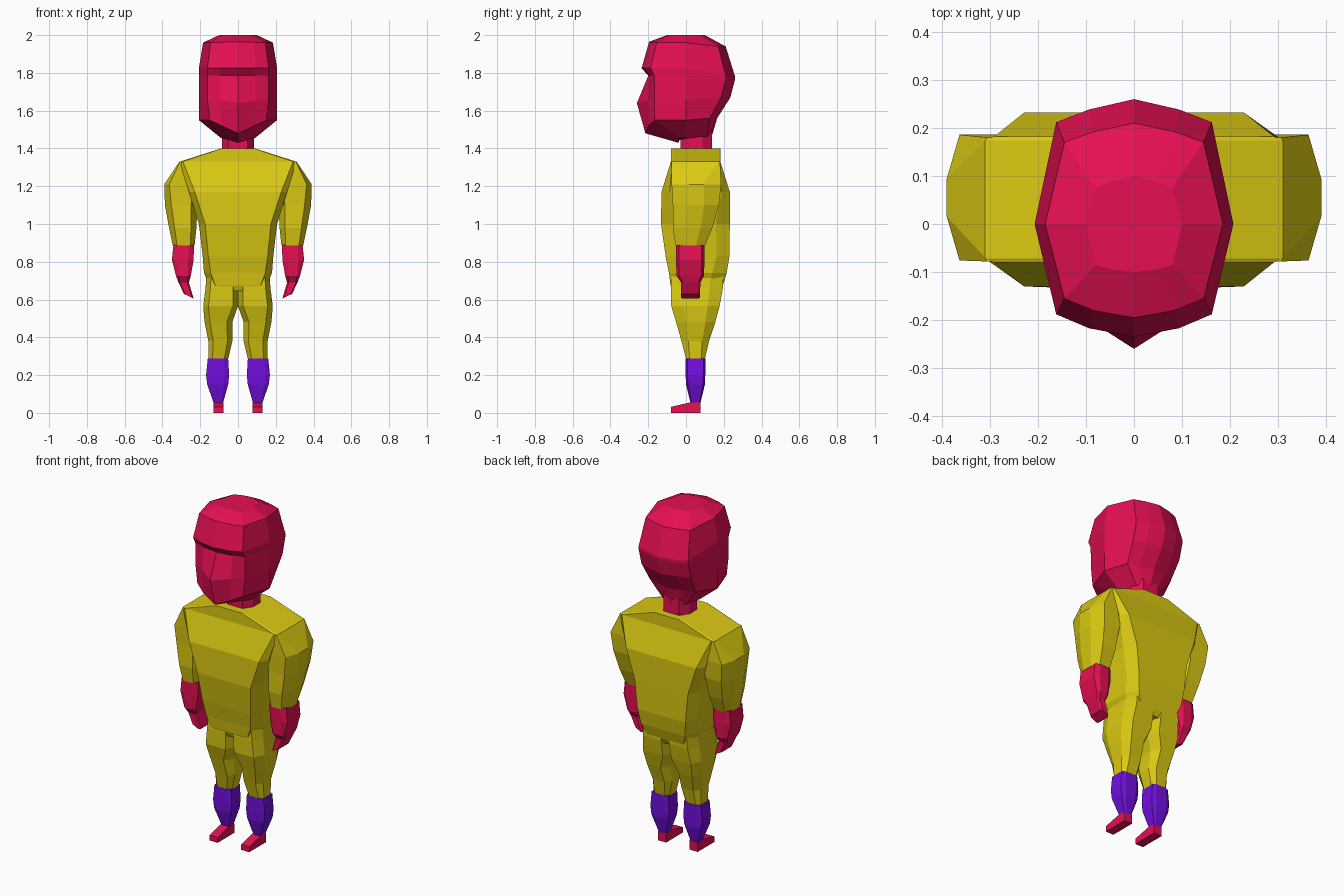
import bpy, bmesh


def material(name, rgb):
    m = bpy.data.materials.new(name)
    m.diffuse_color = (*rgb, 1)
    return m


CRIMSON = material("crimson", (0.79, 0.005, 0.085))
YELLOW = material("mustard yellow", (0.71, 0.59, 0.006))
PURPLE = material("violet", (0.165, 0.005, 0.72))


def loft(name, rings, mat, mirror=False):
    """Skin a list of equal-length rings, capped at both ends."""
    bm = bmesh.new()
    loops = [[bm.verts.new(p) for p in r] for r in rings]
    for a, b in zip(loops, loops[1:]):
        n = len(a)
        for i in range(n):
            j = (i + 1) % n
            bm.faces.new((a[i], a[j], b[j], b[i]))
    bm.faces.new(loops[0])
    bm.faces.new(loops[-1])
    bmesh.ops.recalc_face_normals(bm, faces=bm.faces)
    me = bpy.data.meshes.new(name)
    bm.to_mesh(me)
    bm.free()
    me.materials.append(mat)
    ob = bpy.data.objects.new(name, me)
    bpy.context.collection.objects.link(ob)
    if mirror:
        ob.modifiers.new("Mirror", "MIRROR").use_mirror_merge = False
    return ob


def block(z, x0, x1, y0, y1, cx=0.2, cy=0.3, tilt=0.0):
    """Chamfered rectangle; tilt lifts the x1 side."""
    dx, dy = (x1 - x0) * cx, (y1 - y0) * cy
    pts = [(x0 + dx, y0), (x1 - dx, y0), (x1, y0 + dy), (x1, y1 - dy),
           (x1 - dx, y1), (x0 + dx, y1), (x0, y1 - dy), (x0, y0 + dy)]
    return [(x, y, z + tilt * (x - x0) / (x1 - x0)) for x, y in pts]


def head_ring(zf, zs, zb, w, s, yf, yq, ys, bs, bb):
    """Twelve-sided head section: front, quarter, cheek, side, back corner, back."""
    q = s * 0.58
    zq, bq = zf + (zs - zf) * 0.58, bb + (bs - bb) * 0.45
    half = [(q, yq, zq), (s, ys, zs), (w, 0.0, zs), (s, bs, zb), (q, bq, zb)]
    return ([(0, yf, zf)] + half + [(0, bb, zb)]
            + [(-x, y, z) for x, y, z in reversed(half)])


# Head: crown, brow ledge, nose and pointed jaw
loft("head", [
    head_ring(2.00, 2.00, 2.00, 0.10, 0.08, -0.10, -0.095, -0.085, 0.075, 0.10),
    head_ring(1.965, 1.96, 1.94, 0.185, 0.145, -0.195, -0.18, -0.155, 0.17, 0.21),
    head_ring(1.825, 1.825, 1.78, 0.207, 0.162, -0.235, -0.217, -0.188, 0.212, 0.26),
    head_ring(1.785, 1.785, 1.76, 0.207, 0.162, -0.20, -0.187, -0.168, 0.21, 0.258),
    head_ring(1.64, 1.66, 1.67, 0.207, 0.162, -0.26, -0.20, -0.166, 0.185, 0.235),
    head_ring(1.48, 1.55, 1.56, 0.207, 0.15, -0.215, -0.20, -0.166, 0.125, 0.165),
    head_ring(1.43, 1.455, 1.46, 0.09, 0.075, -0.04, -0.035, -0.03, 0.11, 0.135),
], CRIMSON)

# Neck
loft("neck", [block(z, -0.085, 0.085, -0.03, 0.138) for z in (1.36, 1.50)], CRIMSON)

# Torso: sloped shoulders down to the shirt hem
loft("torso", [
    block(1.40, -0.09, 0.09, -0.08, 0.182, 0.03, 0.03),
    block(1.33, -0.31, 0.31, -0.08, 0.182, 0.03, 0.03),
    block(1.17, -0.26, 0.26, -0.13, 0.232, 0.06, 0.12),
    block(1.00, -0.207, 0.207, -0.132, 0.232, 0.08, 0.2),
    block(0.83, -0.187, 0.187, -0.108, 0.23, 0.08, 0.2),
    block(0.74, -0.18, 0.18, -0.09, 0.215, 0.1, 0.25),
    block(0.675, -0.15, 0.15, -0.082, 0.195, 0.1, 0.25),
    block(0.645, -0.03, 0.03, -0.07, 0.18, 0.1, 0.25),
], YELLOW)

# Sleeves
loft("sleeve", [
    block(1.33, 0.19, 0.31, -0.078, 0.18, 0.03, 0.03),
    block(1.21, 0.20, 0.39, -0.076, 0.186, 0.14, 0.35),
    block(1.10, 0.215, 0.387, -0.07, 0.175, 0.2, 0.32),
    block(0.98, 0.22, 0.365, -0.07, 0.14, 0.2, 0.3),
    block(0.885, 0.23, 0.345, -0.055, 0.10, 0.2, 0.3),
], YELLOW, True)

# Forearms and fists
loft("hand", [
    block(0.89, 0.233, 0.342, -0.053, 0.098, 0.25, 0.1),
    block(0.81, 0.235, 0.35, -0.053, 0.098, 0.25, 0.1),
    block(0.725, 0.25, 0.328, -0.05, 0.095, 0.2, 0.1),
    block(0.69, 0.26, 0.315, -0.026, 0.076, 0.15, 0.1),
    block(0.605, 0.235, 0.286, -0.026, 0.074, 0.15, 0.1, 0.025),
], CRIMSON, True)

# Trouser legs
loft("trouser_leg", [
    block(0.76, 0.0, 0.165, -0.075, 0.20, 0.15, 0.25),
    block(0.66, 0.0, 0.172, -0.08, 0.195, 0.15, 0.25),
    block(0.565, 0.0, 0.184, -0.078, 0.178, 0.15, 0.25),
    block(0.48, 0.03, 0.177, -0.052, 0.155, 0.2, 0.25),
    block(0.38, 0.03, 0.157, -0.024, 0.122, 0.2, 0.25),
    block(0.285, 0.052, 0.156, 0.0, 0.10, 0.2, 0.2),
], YELLOW, True)

# Violet shin covers
loft("shin", [
    block(0.288, 0.052, 0.16, -0.002, 0.102, 0.2, 0.1),
    block(0.20, 0.047, 0.169, -0.002, 0.102, 0.2, 0.1),
    block(0.15, 0.052, 0.163, 0.0, 0.10, 0.2, 0.1),
    block(0.05, 0.08, 0.128, 0.025, 0.076, 0.15, 0.1),
], PURPLE, True)

# Feet: side profile swept across the width
foot = [(-0.08, 0), (0.076, 0), (0.076, 0.055), (0.02, 0.055), (-0.08, 0.032)]
loft("foot", [[(x, y, z) for y, z in foot] for x in (0.077, 0.13)], CRIMSON, True)
